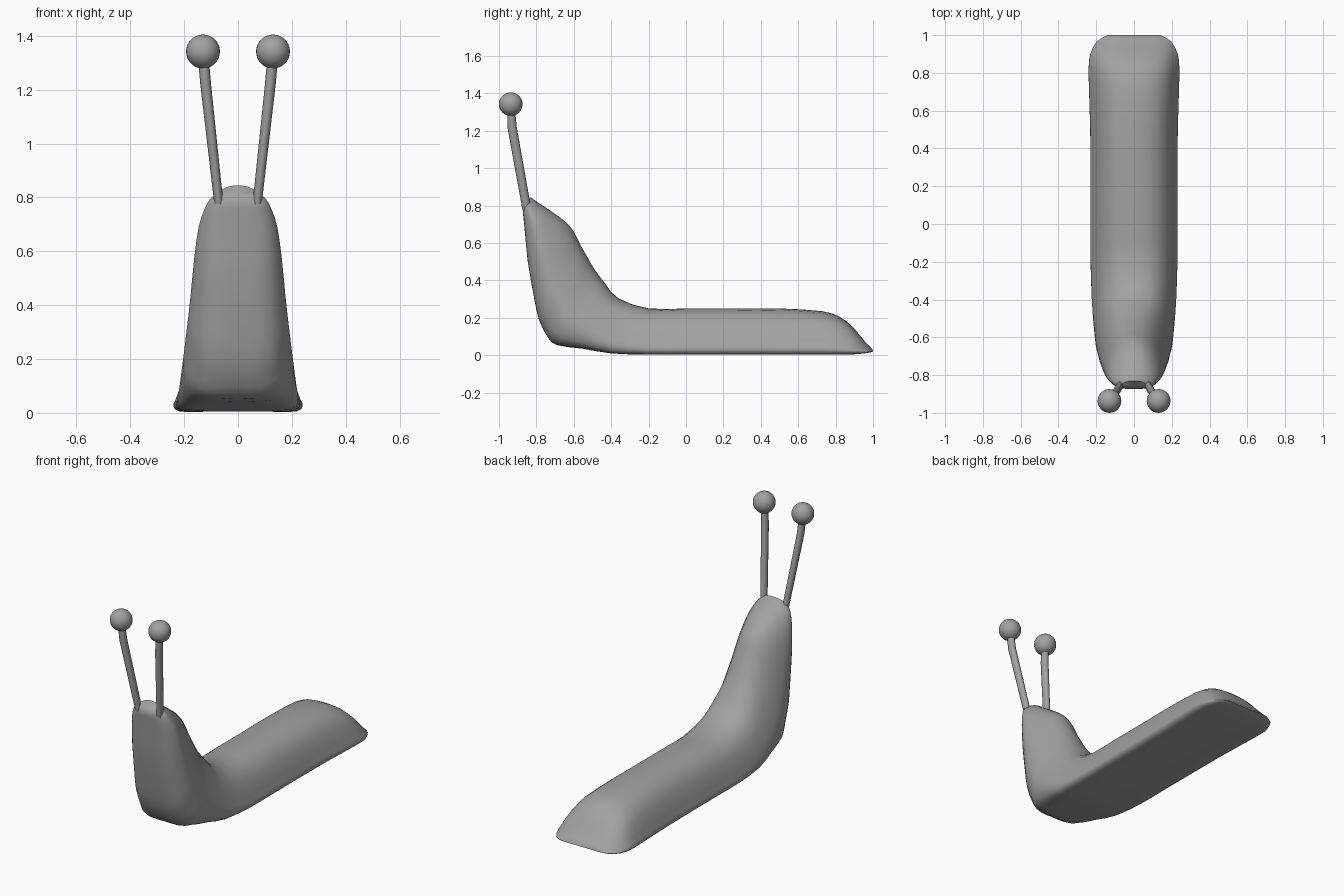
import bpy, bmesh, math
from mathutils import Vector

if "Cube" in bpy.data.objects:
    bpy.data.objects.remove(bpy.data.objects["Cube"])

skin = bpy.data.materials.new("slug grey")
skin.diffuse_color = (0.36, 0.36, 0.36, 1)
skin.use_nodes = True
skin.node_tree.nodes["Principled BSDF"].inputs["Base Color"].default_value = skin.diffuse_color


def finish(name, bm, angle=60):
    bmesh.ops.recalc_face_normals(bm, faces=bm.faces)
    mesh = bpy.data.meshes.new(name)
    bm.to_mesh(mesh)
    bm.free()
    obj = bpy.data.objects.new(name, mesh)
    bpy.context.collection.objects.link(obj)
    mesh.materials.append(skin)
    bpy.ops.object.select_all(action='DESELECT')
    obj.select_set(True)
    bpy.context.view_layer.objects.active = obj
    bpy.ops.object.shade_smooth_by_angle(angle=math.radians(angle))
    return obj


def loft(name, rings):
    bm = bmesh.new()
    loops = [[bm.verts.new(p) for p in ring] for ring in rings]
    n = len(loops[0])
    for a, b in zip(loops, loops[1:]):
        for i in range(n):
            j = (i + 1) % n
            bm.faces.new((a[i], a[j], b[j], b[i]))
    bm.faces.new(loops[0])
    bm.faces.new(loops[-1])
    return finish(name, bm)


def smooth(rows, steps):
    """Rounded interpolation through a list of number rows."""
    out = []
    for i in range(len(rows) - 1):
        p0, p1, p2, p3 = (rows[max(0, min(len(rows) - 1, i + k))] for k in (-1, 0, 1, 2))
        for s in range(steps):
            t = s / steps
            out.append([b + .5 * t * (c - a + t * (2 * a - 5 * b + 4 * c - d
                        + t * (3 * (b - c) + d - a))) for a, b, c, d in zip(p0, p1, p2, p3)])
    return out + [list(rows[-1])]


# Half cross-sections (across, up): flat-footed body and rounded neck
FOOT = [(0, 0), (.5, 0), (.9, 0), (1, .1), (.96, .22), (.87, .45), (.68, .77), (.36, .96), (0, 1)]
NECK = [(0, 0), (.4, 0), (.72, .06), (.92, .2), (1, .38), (.82, .66), (.53, .88), (.24, .975), (0, 1)]

# Stations: sole y, sole z, back y, back z, half width, neck blend
STATIONS = [
    (1.0, .02, .997, .032, .14, 0),
    (.97, .012, .955, .075, .195, 0),
    (.90, .006, .89, .153, .232, 0),
    (.83, .005, .825, .203, .24, 0),
    (.73, .005, .73, .235, .239, 0),
    (.50, .005, .50, .25, .232, 0),
    (.25, .005, .25, .25, .23, 0),
    (0, .005, 0, .25, .23, 0),
    (-.20, .005, -.20, .25, .23, 0),
    (-.40, .01, -.36, .303, .226, .15),
    (-.55, .035, -.43, .38, .217, .45),
    (-.69, .055, -.49, .46, .206, .8),
    (-.74, .10, -.53, .53, .196, 1),
    (-.785, .19, -.57, .60, .186, 1),
    (-.81, .30, -.60, .66, .176, 1),
    (-.845, .50, -.64, .71, .162, 1),
    (-.86, .65, -.70, .755, .146, 1),
    (-.868, .73, -.75, .79, .126, 1),
    (-.873, .785, -.79, .815, .102, 1),
    (-.86, .81, -.83, .845, .065, 1),
]


def section(yb, zb, yt, zt, w, blend):
    half = []
    for f, k in zip(smooth(FOOT, 2), smooth(NECK, 2)):
        u, v = Vector(f).lerp(Vector(k), blend)
        half.append(Vector((u * w, yb + (yt - yb) * v, zb + (zt - zb) * v)))
    mirrored = [Vector((-p.x, p.y, p.z)) for p in half[-2:0:-1]]
    return half + mirrored


loft("slug_body", [section(*s) for s in smooth(STATIONS, 2)])


# Eye stalks with a slight bend near the top, and ball eyes
def oval(x, y, z, rx, ry, n=8):
    return [Vector((x + rx * math.cos(2 * math.pi * i / n),
                    y + ry * math.sin(2 * math.pi * i / n), z)) for i in range(n)]


for side, label in ((-1, "left"), (1, "right")):
    path = [(.071, -.850, .775, .017, .024), (.12, -.930, 1.22, .02, .025), (.128, -.935, 1.31, .02, .021)]
    loft(label + "_eye_stalk", [oval(side * x, y, z, rx, ry) for x, y, z, rx, ry in path])
    bm = bmesh.new()
    bmesh.ops.create_uvsphere(bm, u_segments=24, v_segments=16, radius=.063)
    bmesh.ops.translate(bm, verts=bm.verts, vec=(side * .13, -.937, 1.342))
    finish(label + "_eye", bm)
